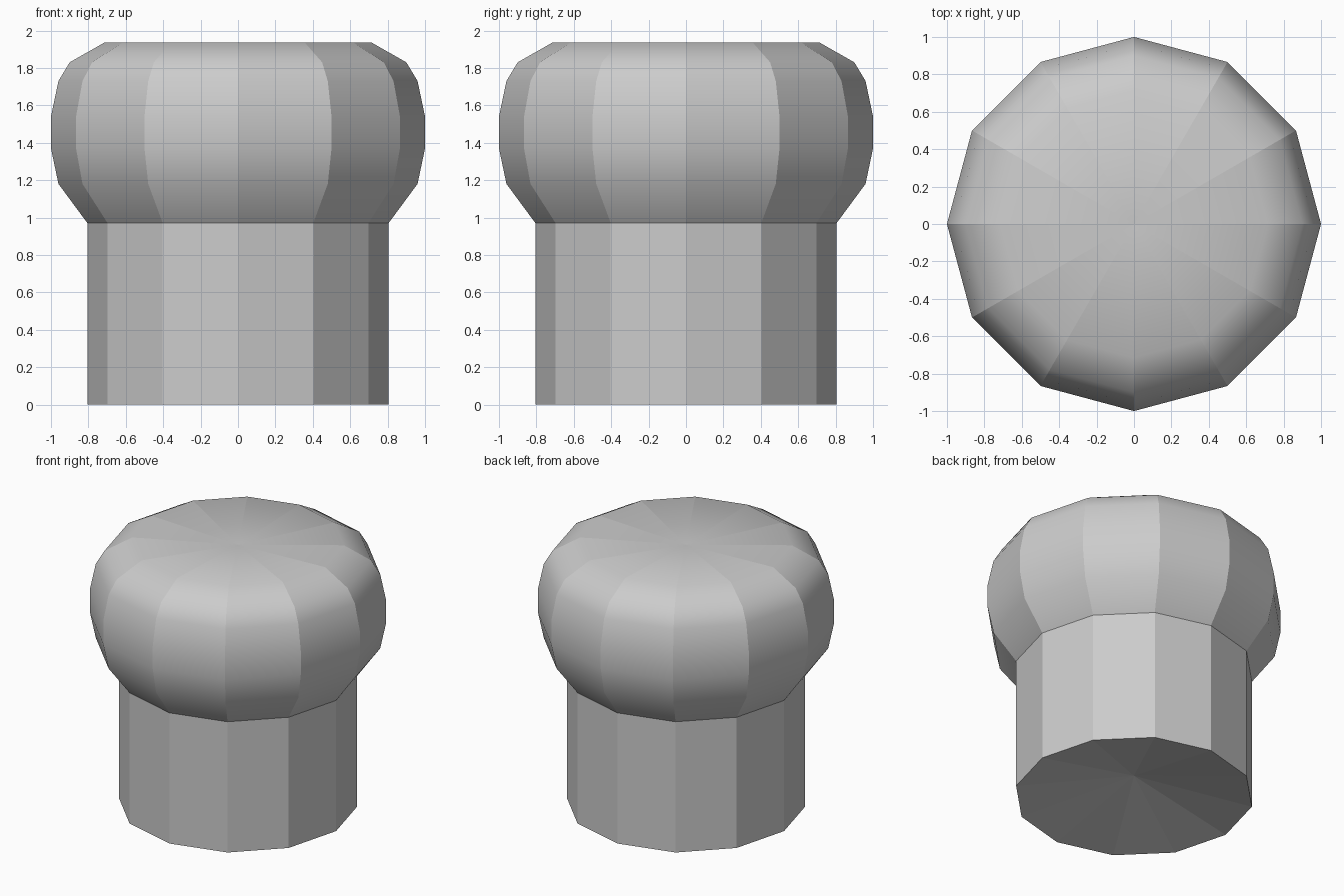
import bpy, bmesh, math

if "Cube" in bpy.data.objects:
    bpy.data.objects.remove(bpy.data.objects["Cube"])

SIDES = 12


def lathe(name, profile, sharp_rings):
    """Revolve (radius, z) points; smooth along the profile, creased between sides."""
    bm = bmesh.new()
    rings = []
    for r, z in profile:
        if r == 0:
            rings.append([bm.verts.new((0, 0, z))] * SIDES)
        else:
            angles = [2 * math.pi * i / SIDES for i in range(SIDES)]
            rings.append([bm.verts.new((r * math.cos(a), r * math.sin(a), z)) for a in angles])
    for low, high in zip(rings, rings[1:]):
        for i in range(SIDES):
            j = (i + 1) % SIDES
            corners = list(dict.fromkeys((low[i], low[j], high[j], high[i])))
            bm.faces.new(corners).smooth = True
    # crease every side edge, and only the chosen rings
    soft = set()
    for k, ring in enumerate(rings):
        if profile[k][0] and k not in sharp_rings:
            for i in range(SIDES):
                soft.add(bm.edges.get((ring[i], ring[(i + 1) % SIDES])))
    for e in bm.edges:
        e.smooth = e in soft
    bmesh.ops.recalc_face_normals(bm, faces=bm.faces)
    mesh = bpy.data.meshes.new(name)
    bm.to_mesh(mesh)
    bm.free()
    obj = bpy.data.objects.new(name, mesh)
    bpy.context.collection.objects.link(obj)
    return obj


# Straight stem with hollowed underside, flowing into the rounded cap with a slight top dip
lathe("capped_post", [
    (0, 0.16), (0.805, 0), (0.805, 0.97),
    (0.96, 1.18), (1.0, 1.37), (1.0, 1.54), (0.96, 1.73), (0.90, 1.83),
    (0.715, 1.935), (0, 1.91),
], sharp_rings={1, 2})
